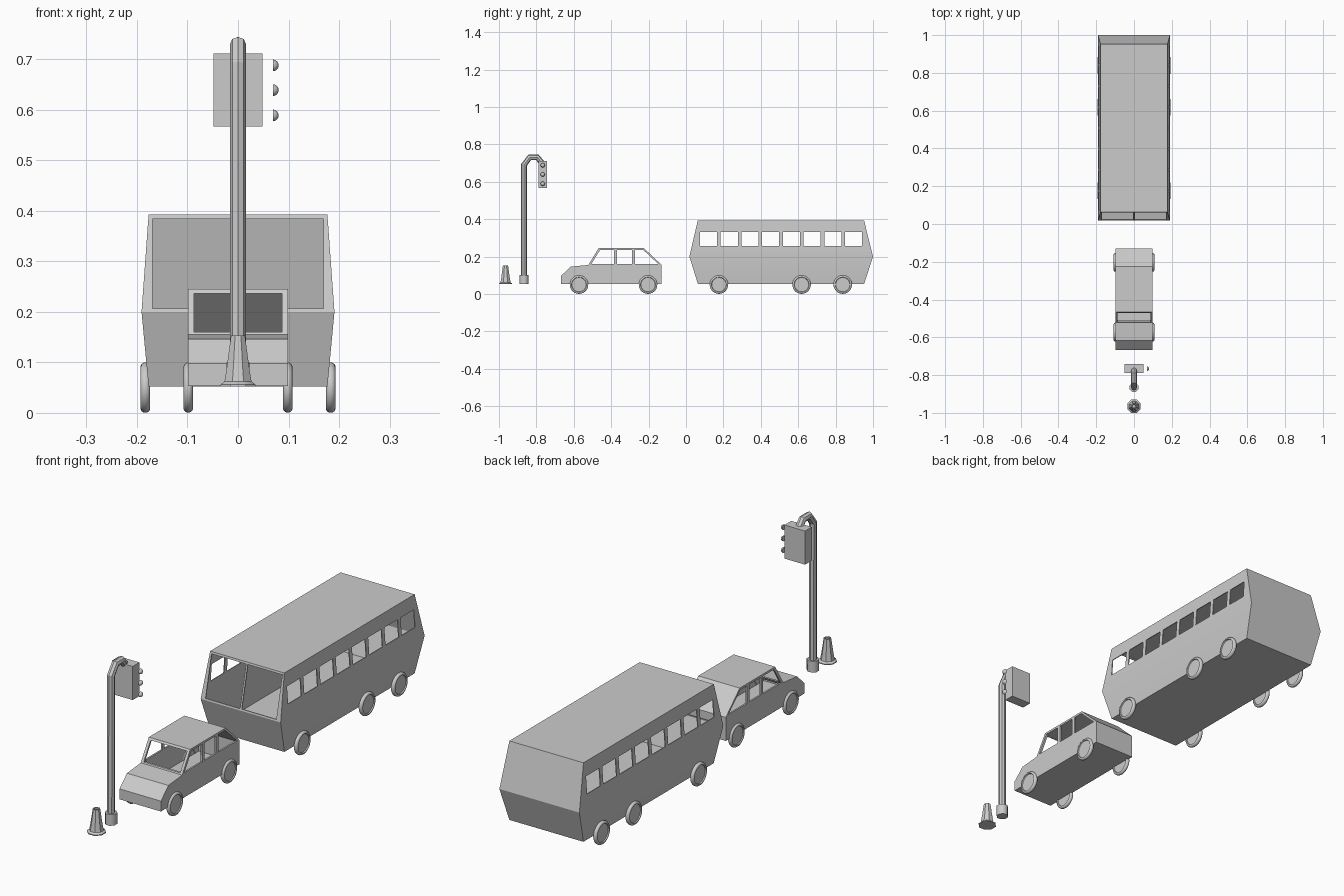
import bpy, bmesh
from math import pi, sin, cos, radians
from mathutils import Matrix, Vector

if "Cube" in bpy.data.objects:
    bpy.data.objects.remove(bpy.data.objects["Cube"])


def finish(name, bm, angle=None):
    bmesh.ops.remove_doubles(bm, verts=bm.verts, dist=1e-5)
    bmesh.ops.recalc_face_normals(bm, faces=bm.faces)
    me = bpy.data.meshes.new(name)
    bm.to_mesh(me)
    bm.free()
    ob = bpy.data.objects.new(name, me)
    bpy.context.collection.objects.link(ob)
    if angle:
        activate(ob)
        bpy.ops.object.shade_smooth_by_angle(angle=radians(angle))
    return ob


def activate(ob):
    bpy.ops.object.select_all(action='DESELECT')
    ob.select_set(True)
    bpy.context.view_layer.objects.active = ob


def loft(bm, rings, caps=True):
    rows = [[bm.verts.new(p) for p in r] for r in rings]
    n = len(rows[0])
    for a, b in zip(rows, rows[1:]):
        for i in range(n):
            j = (i + 1) % n
            bm.faces.new((a[i], a[j], b[j], b[i]))
    if caps:
        bm.faces.new(rows[0][::-1])
        bm.faces.new(rows[-1])


def prism(bm, profile, x0, x1):
    # side profile of (y, z) points pushed along x
    loft(bm, [[(x, y, z) for y, z in profile] for x in (x0, x1)])


def rect(y0, y1, z0, z1):
    return [(y0, z0), (y1, z0), (y1, z1), (y0, z1)]


def lathe(name, profile, loc, segs, axis='Z', angle=40, turn=0.0):
    bm = bmesh.new()
    loft(bm, [[(r * cos(turn + 2 * pi * i / segs), r * sin(turn + 2 * pi * i / segs), h)
               for i in range(segs)] for r, h in profile], caps=False)
    bmesh.ops.dissolve_degenerate(bm, edges=bm.edges, dist=1e-6)
    m = Matrix.Translation(loc)
    if axis == 'X':
        m = m @ Matrix.Rotation(pi / 2, 4, 'Y')
    bm.transform(m)
    return finish(name, bm, angle)


def hollow_and_cut(body, thickness, cutter_bms):
    # turn a closed body into a thin shell with window openings
    activate(body)
    sol = body.modifiers.new("shell", 'SOLIDIFY')
    sol.thickness = thickness
    sol.offset = -1
    sol.use_even_offset = True
    bpy.ops.object.modifier_apply(modifier=sol.name)
    for bm in cutter_bms:
        cutter = finish("window_cutter", bm)
        cutter.hide_render = True
        activate(body)
        mod = body.modifiers.new("windows", 'BOOLEAN')
        mod.operation = 'DIFFERENCE'
        mod.solver = 'EXACT'
        mod.object = cutter
        bpy.ops.object.modifier_apply(modifier=mod.name)
        bpy.data.objects.remove(cutter)
    bpy.ops.object.shade_smooth_by_angle(angle=radians(28))


def wheels(name, x, ys, half):
    side = [(0, .5), (.038, .5), (.040, .95), (.043, 1), (.047, .75), (.0495, .3)]
    profile = [(r, h * half) for r, h in side]
    profile += [(r, -h) for r, h in reversed(profile)]
    for y in ys:
        for s in (-1, 1):
            lathe(name, profile, (s * x, y, .05), 28, 'X', 50)


# Bus body: three stacked rectangles, widest at the waist
bm = bmesh.new()
loft(bm, [[(-w, y0, z), (w, y0, z), (w, y1, z), (-w, y1, z)] for w, y0, y1, z in
          ((.177, .064, .952, .052), (.191, .018, 1.0, .2), (.177, .063, .952, .393))])
bus = finish("bus_body", bm)

# Bus openings: split windscreen and eight side windows
front = bmesh.new()
for s in (-1, 1):
    x0, x1 = sorted((s * .004, s * .169))
    prism(front, rect(-.05, .073, .207, .384), x0, x1)
sides = bmesh.new()
for i in range(8):
    y = .075 + i * .1107
    prism(sides, rect(y, y + .091, .257, .332), -.3, .3)
hollow_and_cut(bus, .004, [front, sides])
wheels("bus_wheel", .1835, (.176, .618, .838), .0095)

# Car body from its side profile
bm = bmesh.new()
prism(bm, [(-.667, .053), (-.667, .098), (-.616, .146), (-.522, .155), (-.467, .245),
           (-.225, .245), (-.130, .155), (-.130, .053)], -.099, .099)
car = finish("car_body", bm)

# Car openings: windscreen and three windows a side
front = bmesh.new()
prism(front, rect(-.60, -.452, .160, .2365), -.087, .087)
sides = bmesh.new()
prism(sides, [(-.506, .160), (-.385, .160), (-.385, .236), (-.459, .236)], -.3, .3)
prism(sides, rect(-.369, -.290, .160, .236), -.3, .3)
prism(sides, [(-.274, .160), (-.148, .160), (-.229, .236), (-.274, .236)], -.3, .3)
hollow_and_cut(car, .008, [front, sides])
wheels("car_wheel", .0985, (-.572, -.203), .009)

# Traffic light pole, bent over at the top
cu = bpy.data.curves.new("signal_pole", 'CURVE')
cu.dimensions = '3D'
cu.bevel_depth = .016
cu.bevel_resolution = 2
cu.use_fill_caps = True
path = [(-.866, .06), (-.866, .69), (-.836, .73), (-.794, .73), (-.767, .695)]
sp = cu.splines.new('POLY')
sp.points.add(len(path) - 1)
for p, (y, z) in zip(sp.points, path):
    p.co = (0, y, z, 1)
pole = bpy.data.objects.new("signal_pole", cu)
bpy.context.collection.objects.link(pole)
activate(pole)
bpy.ops.object.convert(target='MESH')
bpy.ops.object.shade_smooth_by_angle(angle=radians(30))
lathe("signal_pole_base", [(0, .052), (.025, .052), (.025, .10), (0, .10)],
      (0, -.866, 0), 8, angle=50, turn=pi / 8)

# Signal box and its three domed lamps facing +x
bm = bmesh.new()
prism(bm, rect(-.788, -.742, .567, .712), -.049, .049)
finish("signal_box", bm)
dome = [(0, 0)] + [(.0115 * cos(i * pi / 12), .0115 * sin(i * pi / 12)) for i in range(7)]
for z in (.589, .639, .688):
    lathe("signal_lamp", dome, (.069, -.766, z), 16, 'X')

# Traffic cone with a flared foot and a hole at the tip
lathe("traffic_cone", [(0, .052), (.038, .052), (.038, .056), (.029, .062), (.024, .09),
                       (.015, .153), (.010, .153), (.009, .135), (0, .135)],
      (0, -.965, 0), 8, angle=40, turn=pi / 8)
